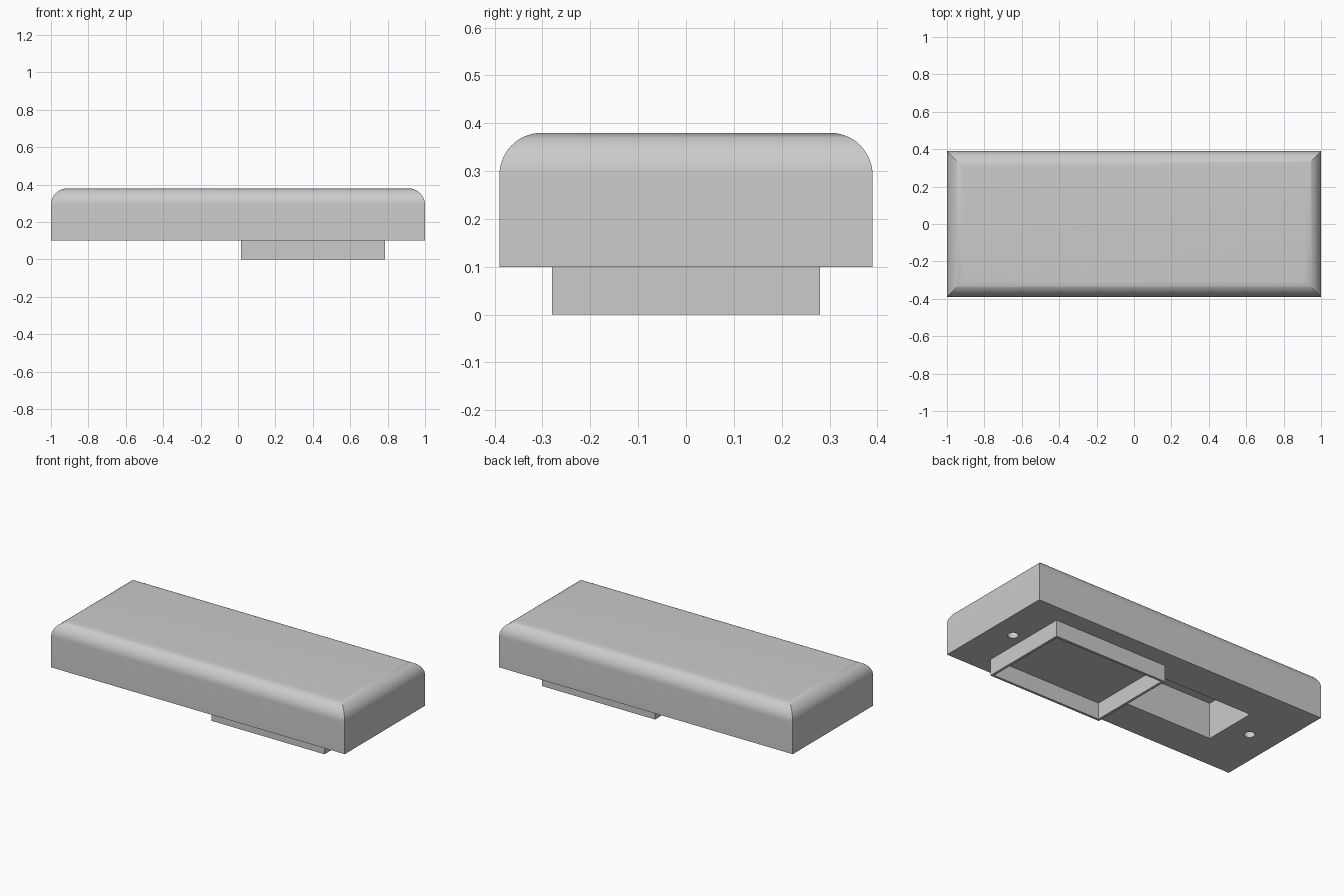
import bpy
import bmesh
import math

old = bpy.data.objects.get("Cube")
if old:
    bpy.data.objects.remove(old, do_unlink=True)

# Single plain grey
grey = bpy.data.materials.new("light_grey")
grey.use_nodes = True
grey.diffuse_color = (0.6, 0.6, 0.6, 1)
grey.node_tree.nodes["Principled BSDF"].inputs["Base Color"].default_value = grey.diffuse_color


def rect(cx, cy, hx, hy, z):
    """Corners of a level rectangle, anticlockwise from above."""
    return [(cx + sx * hx, cy + sy * hy, z)
            for sx, sy in ((-1, -1), (1, -1), (1, 1), (-1, 1))]


def loft(name, rings, closed=False):
    """Skin rings into a solid: capped at the ends, or closed into a frame."""
    bm = bmesh.new()
    loops = [[bm.verts.new(p) for p in ring] for ring in rings]
    pairs = list(zip(loops, loops[1:]))
    if closed:
        pairs.append((loops[-1], loops[0]))
    else:
        bm.faces.new(loops[0][::-1])
        bm.faces.new(loops[-1])
    for a, b in pairs:
        n = len(a)
        for i in range(n):
            j = (i + 1) % n
            bm.faces.new((a[i], a[j], b[j], b[i]))
    bmesh.ops.recalc_face_normals(bm, faces=bm.faces)
    mesh = bpy.data.meshes.new(name)
    bm.to_mesh(mesh)
    bm.free()
    mesh.materials.append(grey)
    obj = bpy.data.objects.new(name, mesh)
    bpy.context.collection.objects.link(obj)
    return obj


def circle(cx, radius, z, sides=24):
    angles = [math.tau * i / sides for i in range(sides)]
    return [(cx + radius * math.cos(a), radius * math.sin(a), z) for a in angles]


def activate(obj):
    bpy.ops.object.select_all(action='DESELECT')
    obj.select_set(True)
    bpy.context.view_layer.objects.active = obj


def cut(target, cutter):
    cutter.hide_render = True
    mod = target.modifiers.new(cutter.name, 'BOOLEAN')
    mod.operation = 'DIFFERENCE'
    mod.solver = 'EXACT'
    mod.object = cutter
    activate(target)
    bpy.ops.object.modifier_apply(modifier=mod.name)
    bpy.data.objects.remove(cutter, do_unlink=True)


# Main body: rounded top edges that meet in mitred corners
HX, HY, BASE, TOP, R, STEPS = 1.0, 0.39, 0.1, 0.38, 0.088, 14
rings = [rect(0, 0, HX, HY, BASE)]
for i in range(STEPS + 1):
    t = math.pi / 2 * i / STEPS
    inset = R * (1 - math.cos(t))
    rings.append(rect(0, 0, HX - inset, HY - inset, TOP - R + R * math.sin(t)))
body = loft("body", rings)

# Underside pocket
cut(body, loft("pocket_cutter", [rect(-0.34, 0, 0.34, 0.17, z) for z in (0.05, 0.32)]))

# Screw holes at both ends
for x in (0.86, -0.82):
    cut(body, loft("hole_cutter", [circle(x, 0.03, z) for z in (0.05, 0.2)]))

activate(body)
bpy.ops.object.shade_smooth_by_angle(angle=math.radians(30))

# Thin open frame below the body
WALL = 0.015
outer, inner = (0.385, 0.28), (0.385 - WALL, 0.28 - WALL)
loft("lower_frame", [rect(0.4, 0, *outer, BASE), rect(0.4, 0, *outer, 0),
                     rect(0.4, 0, *inner, 0), rect(0.4, 0, *inner, BASE)], closed=True)
